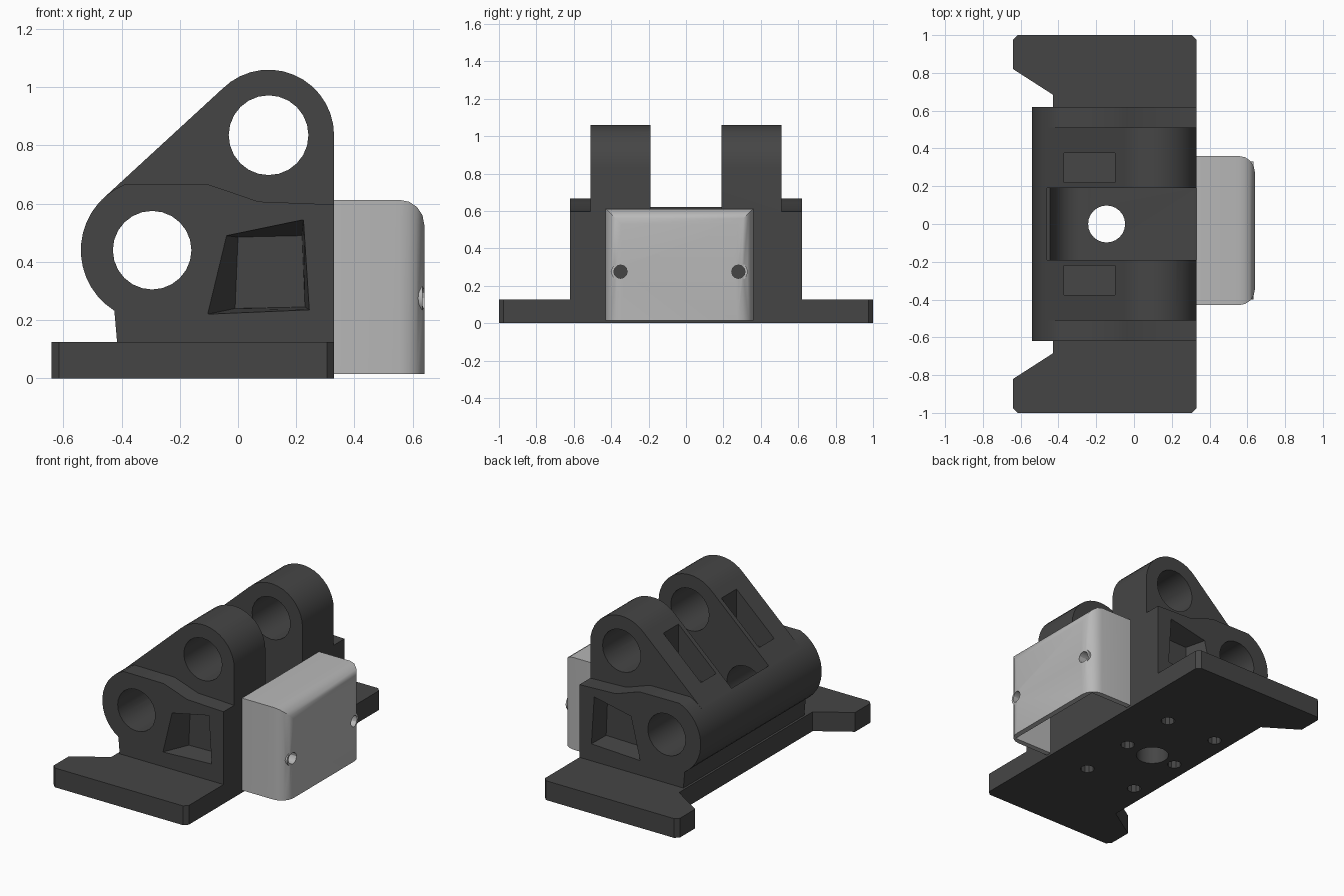
import bpy, bmesh, math
from mathutils import Vector

if "Cube" in bpy.data.objects:
    bpy.data.objects.remove(bpy.data.objects["Cube"])


def material(name, v):
    m = bpy.data.materials.new(name)
    m.diffuse_color = (v, v, v, 1)
    m.use_nodes = True
    m.node_tree.nodes["Principled BSDF"].inputs["Base Color"].default_value = m.diffuse_color
    return m


DARK = material("dark_grey", 0.06)
LIGHT = material("light_grey", 0.48)


def arc(cx, cy, r, a0, a1, n):
    return [(cx + r * math.cos(math.radians(a0 + (a1 - a0) * i / n)),
             cy + r * math.sin(math.radians(a0 + (a1 - a0) * i / n))) for i in range(n + 1)]


def prism(name, pts, axis, a, b, end_pts=None, mat=DARK):
    """Extrude a profile along an axis; end_pts gives a tapered far end."""
    def place(p, d):
        return {'x': (d, p[0], p[1]), 'y': (p[0], d, p[1]), 'z': (p[0], p[1], d)}[axis]
    bm = bmesh.new()
    lo = [bm.verts.new(place(p, a)) for p in pts]
    hi = [bm.verts.new(place(p, b)) for p in (end_pts or pts)]
    bm.faces.new(lo)
    bm.faces.new(hi)
    n = len(pts)
    for i in range(n):
        j = (i + 1) % n
        bm.faces.new((lo[i], lo[j], hi[j], hi[i]))
    bmesh.ops.recalc_face_normals(bm, faces=bm.faces)
    me = bpy.data.meshes.new(name)
    bm.to_mesh(me)
    bm.free()
    me.materials.append(mat)
    ob = bpy.data.objects.new(name, me)
    bpy.context.collection.objects.link(ob)
    return ob


def box(name, x0, x1, y0, y1, z0, z1, mat=DARK):
    return prism(name, [(x0, y0), (x1, y0), (x1, y1), (x0, y1)], 'z', z0, z1, mat=mat)


def rod(axis, u, v, r, a, b, n=24):
    return prism("cutter", arc(u, v, r, 0, 360, n)[:-1], axis, a, b)


def combine(ob, others, op='DIFFERENCE'):
    for o in others:
        m = ob.modifiers.new("bool", 'BOOLEAN')
        m.operation, m.solver, m.object = op, 'EXACT', o
        bpy.context.view_layer.objects.active = ob
        bpy.ops.object.modifier_apply(modifier=m.name)
        bpy.data.objects.remove(o)


def smooth(ob, angle=30):
    bpy.ops.object.select_all(action='DESELECT')
    ob.select_set(True)
    bpy.context.view_layer.objects.active = ob
    bpy.ops.object.shade_smooth_by_angle(angle=math.radians(angle))


# Base plate with notched back edge and clipped corners
half = [(0.33, 0.975), (0.305, 1.0), (-0.615, 1.0), (-0.64, 0.975), (-0.64, 0.82), (-0.43, 0.685)]
base = prism("base_plate", half + [(x, -y) for x, y in reversed(half)], 'z', 0, 0.125)

# Bearing block with rounded lower barrel
C1, R1 = (-0.295, 0.44), 0.245
C2, R2 = (0.105, 0.835), 0.225
profile = arc(*C1, R1, 112, 238, 14) + [(-0.415, 0.12), (0.33, 0.12), (0.33, 0.597),
                                        (0.07, 0.607), (-0.04, 0.645), (-0.1, 0.665)]
block = prism("bearing_block", profile, 'y', -0.62, 0.62)

# Pair of upright ears
ear = arc(*C2, R2, 0, 135, 14) + arc(*C1, R1, 135, 120, 2)[:1] + [(-0.40, 0.6), (0.33, 0.56)]
combine(block, [prism("ear", ear, 'y', s * 0.19, s * 0.51) for s in (-1, 1)], 'UNION')

# Bores, channel between the ears and drain hole
combine(block, [
    rod('y', *C1, 0.135, -1, 1),
    rod('y', *C2, 0.137, -1, 1),
    box("cutter", -0.46, 0.5, -0.19, 0.19, 0.58, 1.2),
])
channel = arc(*C1, 0.135, 180, 240, 5) + [(0.5, 0.323), (0.5, 0.7), (-0.455, 0.7)]
combine(block, [prism("cutter", channel, 'y', -0.19, 0.19)])
combine(block, [rod('z', -0.145, 0, 0.098, -0.1, 0.6)])
combine(base, [rod('z', -0.145, 0, 0.098, -0.1, 0.6)])

# Side recesses and sloping ear recesses, mirrored
outer = [(-0.105, 0.22), (0.245, 0.235), (0.225, 0.545), (-0.04, 0.49)]
inner = [(-0.01, 0.24), (0.23, 0.245), (0.22, 0.49), (0.0, 0.485)]
wedge = [(-0.37, 0.62), (-0.1, 0.63), (-0.1, 1.1), (-0.37, 1.1)]
for s in (-1, 1):
    combine(block, [
        prism("cutter", outer, 'y', s * 0.621, s * 0.49, inner),
        prism("cutter", wedge, 'y', s * 0.22, s * 0.375),
    ])

# Screw holes under the base
for x in (-0.32, 0.05):
    for y in (-0.38, 0, 0.38):
        combine(base, [rod('z', x, y, 0.043, -0.1, 0.2, 10)])
        combine(block, [rod('z', x, y, 0.043, 0.1, 0.17, 10)])

# Cover: rounded outside, hollow, open below and towards the block
cover = box("cover", 0.33, 0.64, -0.43, 0.36, 0.015, 0.613, LIGHT)
bm = bmesh.new()
bm.from_mesh(cover.data)
edges = []
for e in bm.edges:
    mid = (e.verts[0].co + e.verts[1].co) / 2
    vertical = abs(e.verts[0].co.z - e.verts[1].co.z) > 0.1
    top_front = mid.x > 0.63 and mid.z > 0.6
    if (vertical and mid.x > 0.63) or top_front:
        edges.append(e)
bmesh.ops.bevel(bm, geom=edges, offset=0.085, segments=4, profile=0.5, affect='EDGES')
bm.to_mesh(cover.data)
bm.free()
combine(cover, [box("cutter", 0.3, 0.605, -0.395, 0.325, -0.1, 0.58, LIGHT)])

# Cover screw sleeves and their holes
combine(cover, [rod('x', y, 0.275, 0.05, 0.56, 0.633, 16) for y in (-0.35, 0.28)], 'UNION')
combine(cover, [rod('x', y, 0.275, 0.036, 0.5, 0.7, 12) for y in (-0.35, 0.28)])
cover.data.materials.clear()
cover.data.materials.append(LIGHT)
for p in cover.data.polygons:
    p.material_index = 0

for ob in (base, block, cover):
    smooth(ob)
